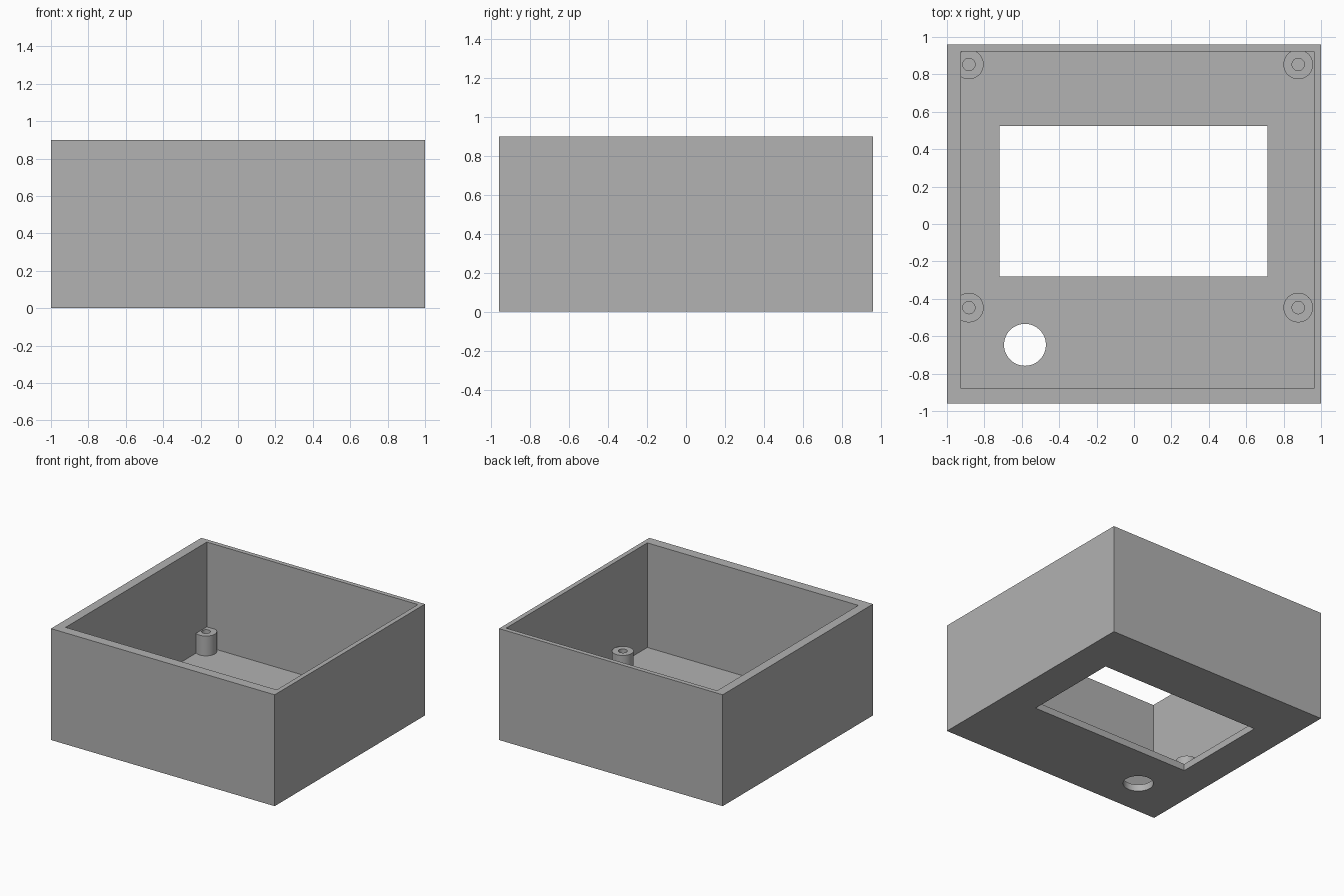
import bpy
import math

default = bpy.data.objects.get("Cube")
if default:
    bpy.data.objects.remove(default, do_unlink=True)

# Single grey plastic
grey = bpy.data.materials.new("grey plastic")
grey.use_nodes = True
colour = (0.445, 0.445, 0.445, 1)
grey.diffuse_color = colour
grey.node_tree.nodes["Principled BSDF"].inputs["Base Color"].default_value = colour

HEIGHT, FLOOR = 0.9, 0.055
POST_TOP = 0.215


def finish(name):
    obj = bpy.context.active_object
    obj.name = name
    obj.data.materials.append(grey)
    return obj


def box(name, x0, x1, y0, y1, z0, z1):
    bpy.ops.mesh.primitive_cube_add(size=1)
    obj = finish(name)
    size = (x1 - x0, y1 - y0, z1 - z0)
    centre = ((x0 + x1) / 2, (y0 + y1) / 2, (z0 + z1) / 2)
    for v in obj.data.vertices:
        v.co = [c + s * p for c, s, p in zip(centre, size, v.co)]
    return obj


def cylinder(name, x, y, radius, z0, z1):
    bpy.ops.mesh.primitive_cylinder_add(vertices=64, radius=radius, depth=z1 - z0,
                                        location=(x, y, (z0 + z1) / 2))
    return finish(name)


def cut(target, cutter):
    cutter.hide_render = True
    mod = target.modifiers.new("cut", 'BOOLEAN')
    mod.operation = 'DIFFERENCE'
    mod.solver = 'EXACT'
    mod.object = cutter
    bpy.ops.object.select_all(action='DESELECT')
    bpy.context.view_layer.objects.active = target
    target.select_set(True)
    bpy.ops.object.modifier_apply(modifier=mod.name)
    bpy.data.objects.remove(cutter, do_unlink=True)


def smooth(obj):
    bpy.ops.object.select_all(action='DESELECT')
    bpy.context.view_layer.objects.active = obj
    obj.select_set(True)
    bpy.ops.object.shade_smooth_by_angle(angle=math.radians(30))


# Open-topped case with uneven walls, a display window and a round knob hole
case = box("case", -1, 1, -0.96, 0.96, 0, HEIGHT)
cut(case, box("cavity", -0.925, 0.962, -0.88, 0.923, FLOOR, HEIGHT + 0.1))
cut(case, box("window", -0.72, 0.715, -0.28, 0.525, -0.1, FLOOR + 0.1))
cut(case, cylinder("knob_hole", -0.583, -0.646, 0.112, -0.1, FLOOR + 0.1))
smooth(case)

# Four hollow screw posts, partly sunk into the walls
for side, x in (("right", -0.883), ("left", 0.878)):
    for end, y in (("front", -0.447), ("back", 0.853)):
        post = cylinder(f"{end}_{side}_post", x, y, 0.079, FLOOR - 0.02, POST_TOP)
        cut(post, cylinder("screw_hole", x, y, 0.033, 0, POST_TOP + 0.1))
        smooth(post)
